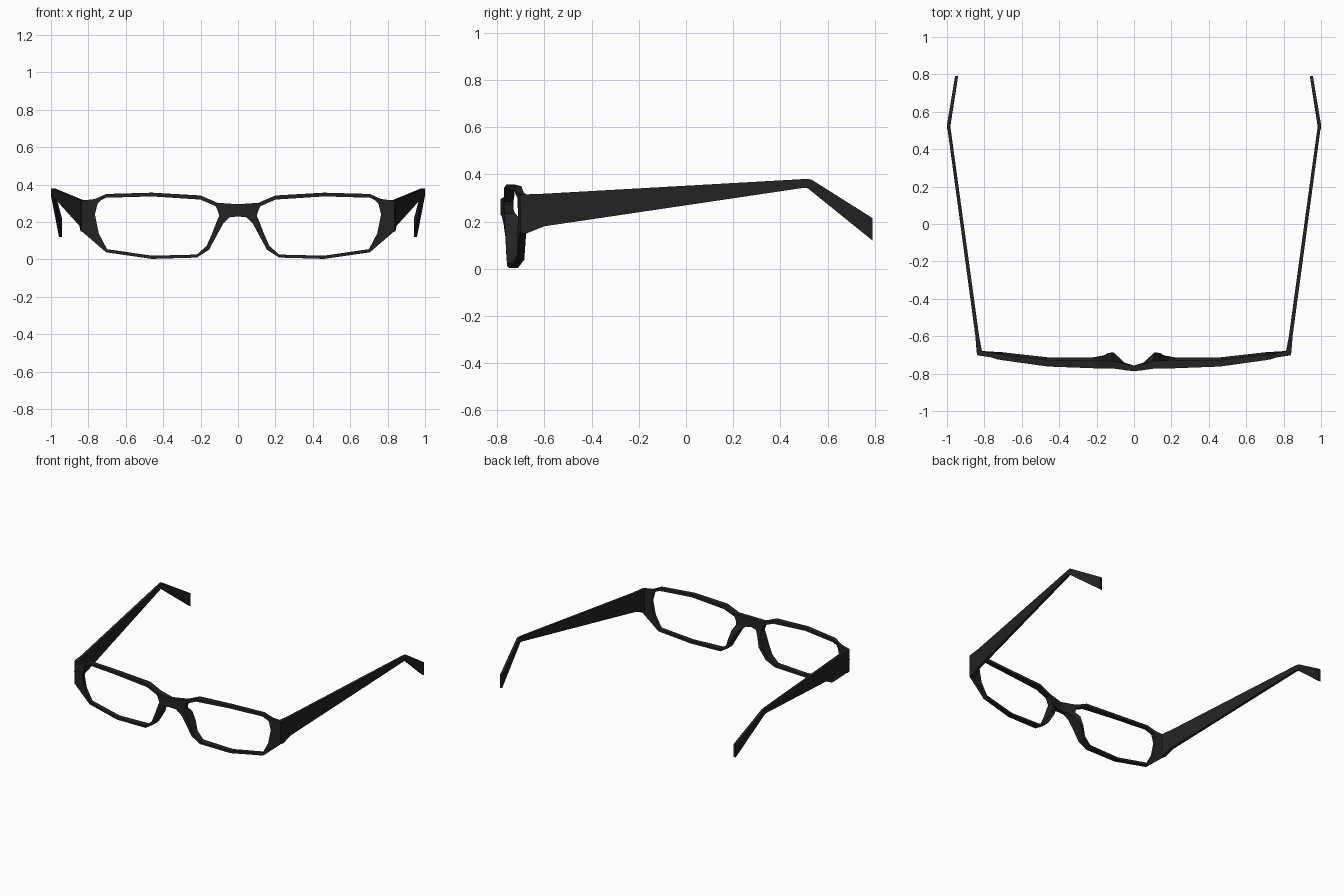
import bpy, bmesh

black = bpy.data.materials.new("matte black")
black.diffuse_color = (0.017, 0.017, 0.017, 1)


def finish(name, bm):
    """Turn a right-hand half into a mirrored object."""
    bmesh.ops.recalc_face_normals(bm, faces=bm.faces)
    mesh = bpy.data.meshes.new(name)
    bm.to_mesh(mesh)
    bm.free()
    mesh.materials.append(black)
    ob = bpy.data.objects.new(name, mesh)
    bpy.context.collection.objects.link(ob)
    mod = ob.modifiers.new("Mirror", 'MIRROR')
    mod.use_clip = True
    return ob


def front_y(x, z):
    """Wrap curve of the front, leaning slightly forward at the top."""
    pts = [(0, -.787), (.045, -.782), (.1, -.768), (.22, -.765),
           (.46, -.755), (.7, -.722), (.84, -.702)]
    for (x0, y0), (x1, y1) in zip(pts, pts[1:]):
        if x <= x1:
            y = y0 + (y1 - y0) * (x - x0) / (x1 - x0)
            break
    lean = .04 if .05 < x < .75 else 0
    return y - lean * (z - .18)


# Front frame: lens-hole x,z / outer-edge x,z / inner depth / outer depth
rim = [
    (.110, .265, .000, .295, .04, .03),   # bridge top
    (.105, .250, .000, .230, .04, .03),   # bridge underside
    (.100, .235, .045, .225, .045, .035),
    (.115, .200, .080, .190, .075, .06),  # nose pad
    (.140, .135, .110, .135, .075, .08),
    (.168, .072, .155, .052, .055, .06),
    (.220, .026, .220, .010, .045, .045),
    (.460, .020, .460, .003, .035, .035),
    (.700, .055, .705, .038, .03, .03),
    (.745, .140, .835, .150, .025, .025),  # end piece
    (.765, .240, .838, .240, .025, .025),
    (.750, .300, .832, .315, .025, .025),
    (.735, .315, .765, .323, .025, .025),
    (.705, .330, .705, .350, .03, .03),
    (.460, .337, .460, .357, .035, .035),
    (.200, .320, .200, .342, .045, .045),
    (.120, .285, .110, .303, .04, .04),
]
bm = bmesh.new()
rings = []
for ix, iz, ox, oz, di, do in rim:
    yi, yo = front_y(ix, iz), front_y(ox, oz)
    rings.append([bm.verts.new(c) for c in (
        (ix, yi, iz), (ox, yo, oz), (ox, yo + do, oz), (ix, yi + di, iz))])
for i, a in enumerate(rings):
    b = rings[(i + 1) % len(rings)]
    for k in range(4):
        if i == 0 and k == 1:
            continue  # left open where the bridge halves join
        j = (k + 1) % 4
        bm.faces.new((a[k], a[j], b[j], b[k]))
finish("front_frame", bm)

# Temple arms: outer x, thickness, top y,z, bottom y,z
arm = [
    (.838, .030, -.702, .315, -.702, .152),
    (.842, .028, -.680, .315, -.675, .150),
    (.848, .020, -.600, .318, -.600, .180),
    (.996, .017, .500, .380, .500, .343),
    (1.00, .017, .530, .379, .515, .342),
    (.957, .017, .790, .215, .790, .120),
]
bm = bmesh.new()
secs = []
for x, t, yt, zt, yb, zb in arm:
    secs.append([bm.verts.new(c) for c in (
        (x, yt, zt), (x - t, yt, zt), (x - t, yb, zb), (x, yb, zb))])
for a, b in zip(secs, secs[1:]):
    for k in range(4):
        j = (k + 1) % 4
        bm.faces.new((a[k], a[j], b[j], b[k]))
bm.faces.new(secs[0])
bm.faces.new(secs[-1])
finish("temple_arms", bm)
